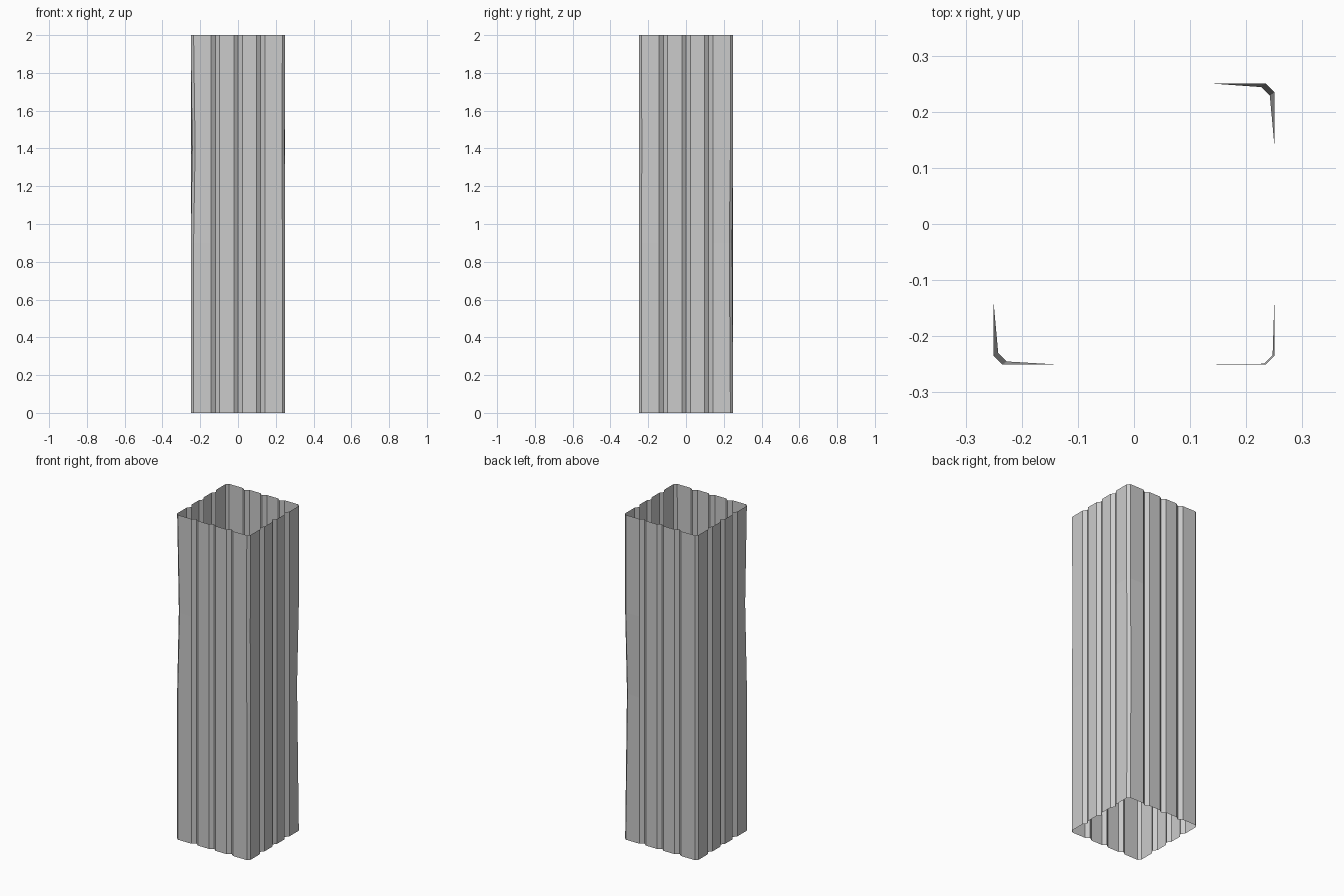
import bpy
from mathutils import Matrix, Vector

if "Cube" in bpy.data.objects:
    bpy.data.objects.remove(bpy.data.objects["Cube"])

HALF, CHAMFER = 0.25, 0.015
GROOVE_W, GROOVE_D = 0.0225, 0.017
HEIGHTS = [0.0, 0.9, 1.4, 2.0]
# Corner dents: (corner index, ring index) -> inward shift in x and y
DENTS = {(3, 2): (0.008, 0.005), (1, 1): (-0.008, -0.006), (0, 2): (-0.003, 0.001)}


def side_profile():
    """One wall, left to right, with three V grooves."""
    pts = [(-HALF + CHAMFER, -HALF)]
    for c in (-0.12, 0.0, 0.12):
        pts += [(c - GROOVE_W, -HALF), (c, -HALF + GROOVE_D), (c + GROOVE_W, -HALF)]
    pts.append((HALF - CHAMFER, -HALF))
    return pts


# Rings of the corrugated cross-section, with slight dents at the corners
profile = side_profile()
last = len(profile) - 1
verts = []
for r, z in enumerate(HEIGHTS):
    for k in range(4):
        rot = Matrix.Rotation(k * 1.5707963268, 2)
        for i, p in enumerate(profile):
            v = rot @ Vector(p)
            corner = k if i == last else (k - 1) % 4 if i == 0 else None
            v += Vector(DENTS.get((corner, r), (0, 0)))
            verts.append((v.x, v.y, z))

# Walls, open at the top and bottom
n = len(profile) * 4
faces = []
for r in range(len(HEIGHTS) - 1):
    for i in range(n):
        j = (i + 1) % n
        faces.append((r * n + i, r * n + j, (r + 1) * n + j, (r + 1) * n + i))

mesh = bpy.data.meshes.new("corrugated_duct")
mesh.from_pydata(verts, [], faces)
mesh.update()
duct = bpy.data.objects.new("corrugated_duct", mesh)
bpy.context.collection.objects.link(duct)
